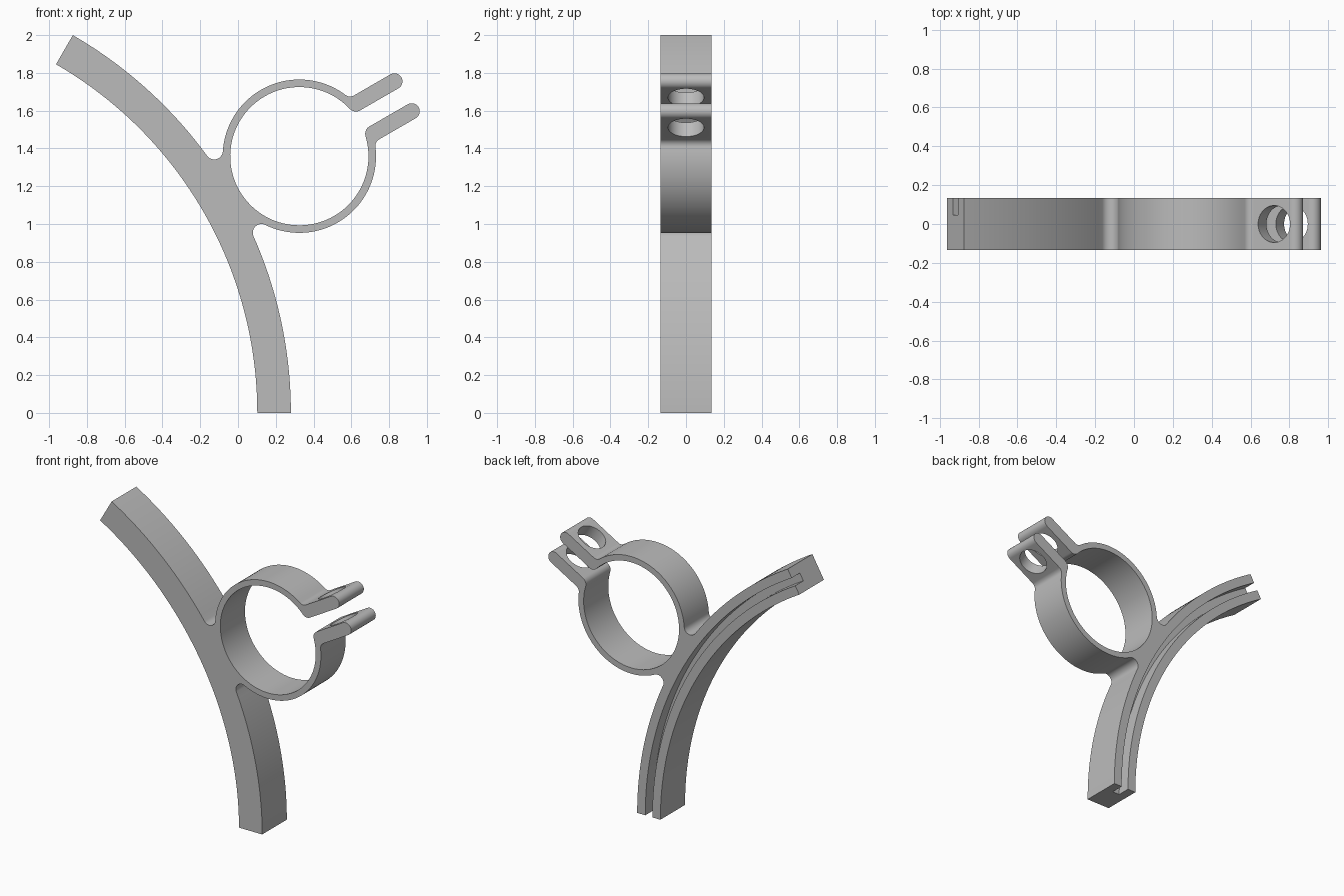
import bpy, bmesh
from math import sin, cos, pi, radians, atan2, acos, sqrt

if "Cube" in bpy.data.objects:
    bpy.data.objects.remove(bpy.data.objects["Cube"], do_unlink=True)

# Main dimensions; the outline is symmetric about a line tilted by TILT
TILT = radians(30)
R_OUT, R_IN = 2.309, 2.131           # curved arm
ORIGIN_X = 0.28 - R_OUT              # centre of the arm's curve
RING_U, RING_OUT, RING_IN = 2.718, 0.406, 0.366
EAR_U, EAR_V, EAR_R = RING_U + 0.634, 0.0915, 0.0425
HOLE_U, HOLE_R = RING_U + 0.535, 0.095
HALF = 0.135                         # half thickness


def arc(u, v, r, a0, a1, n):
    steps = [a0 + (a1 - a0) * i / n for i in range(n + 1)]
    return [(u + r * cos(a), v + r * sin(a)) for a in steps]


def to_world(u, v):
    return (ORIGIN_X + u * cos(TILT) - v * sin(TILT),
            u * sin(TILT) + v * cos(TILT))


def extrude_outline(name, outline, y0, y1):
    bm = bmesh.new()
    verts = []
    for u, v in outline:
        x, z = to_world(u, v)
        verts.append(bm.verts.new((x, y0, z)))
    face = bm.faces.new(verts)
    ext = bmesh.ops.extrude_face_region(bm, geom=[face])
    moved = [g for g in ext["geom"] if isinstance(g, bmesh.types.BMVert)]
    bmesh.ops.translate(bm, verts=moved, vec=(0, y1 - y0, 0))
    bmesh.ops.recalc_face_normals(bm, faces=bm.faces)
    mesh = bpy.data.meshes.new(name)
    bm.to_mesh(mesh)
    bm.free()
    obj = bpy.data.objects.new(name, mesh)
    bpy.context.collection.objects.link(obj)
    return obj


def half_outline():
    # Arm: concave side out to the end, then back along the convex side
    pts = arc(0, 0, R_IN, 0, TILT, 32)
    f = 0.046
    a, b = R_OUT + f, RING_OUT + f
    alpha = acos((a * a + RING_U ** 2 - b * b) / (2 * a * RING_U))
    fu, fv = a * cos(alpha), a * sin(alpha)
    pts += arc(0, 0, R_OUT, TILT, alpha, 24)
    # Fillet between arm and ring
    pts += arc(fu, fv, f, alpha - pi, atan2(-fv, RING_U - fu), 12)[1:]
    # Outside of ring, ending in a fillet at the ear
    g = 0.04
    gv = EAR_V + EAR_R + g
    gu = sqrt((RING_OUT + g) ** 2 - gv ** 2)
    gamma = atan2(gv, gu)
    pts += arc(RING_U, 0, RING_OUT, atan2(fv, fu - RING_U), gamma, 36)[1:]
    pts += arc(RING_U + gu, gv, g, gamma + pi, 1.5 * pi, 10)[1:]
    # Rounded ear tip
    pts += arc(EAR_U, EAR_V, EAR_R, pi / 2, -pi / 2, 20)
    # Rounded inner corner and inside of ring
    h = 0.045
    hv = EAR_V - EAR_R + h
    hu = sqrt((RING_IN + h) ** 2 - hv ** 2)
    delta = atan2(hv, hu)
    pts += arc(RING_U + hu, hv, h, 1.5 * pi, delta + pi, 12)
    pts += arc(RING_U, 0, RING_IN, delta, pi, 48)[1:]
    return pts


# Clip body: arm, open ring and two ears
half = half_outline()
body = extrude_outline("clip_body",
                       half + [(u, -v) for u, v in reversed(half[1:-1])],
                       -HALF, HALF)

# Groove along the back of the arm
reach = TILT + 0.04
groove = extrude_outline("groove_cutter",
                         arc(0, 0, 2.193, -reach, reach, 64)
                         + arc(0, 0, 2.247, reach, -reach, 64),
                         0.046, HALF + 0.1)

# Bolt hole through both ears
hx, hz = to_world(HOLE_U, 0)
bpy.ops.mesh.primitive_cylinder_add(vertices=48, radius=HOLE_R, depth=0.32,
                                    location=(hx, 0, hz),
                                    rotation=(0, -TILT, 0))
hole = bpy.context.object
hole.name = "bolt_hole_cutter"

bpy.ops.object.select_all(action="DESELECT")
bpy.context.view_layer.objects.active = body
body.select_set(True)
for cutter in (groove, hole):
    cutter.hide_render = True
    mod = body.modifiers.new(cutter.name, "BOOLEAN")
    mod.operation = "DIFFERENCE"
    mod.solver = "EXACT"
    mod.object = cutter
    bpy.ops.object.modifier_apply(modifier=mod.name)
    bpy.data.objects.remove(cutter, do_unlink=True)

# Plain grey finish
grey = bpy.data.materials.new("plain_grey")
grey.use_nodes = True
colour = (0.5, 0.5, 0.5, 1)
grey.diffuse_color = colour
grey.node_tree.nodes["Principled BSDF"].inputs["Base Color"].default_value = colour
body.data.materials.clear()
body.data.materials.append(grey)
bpy.ops.object.shade_smooth_by_angle(angle=radians(30))
